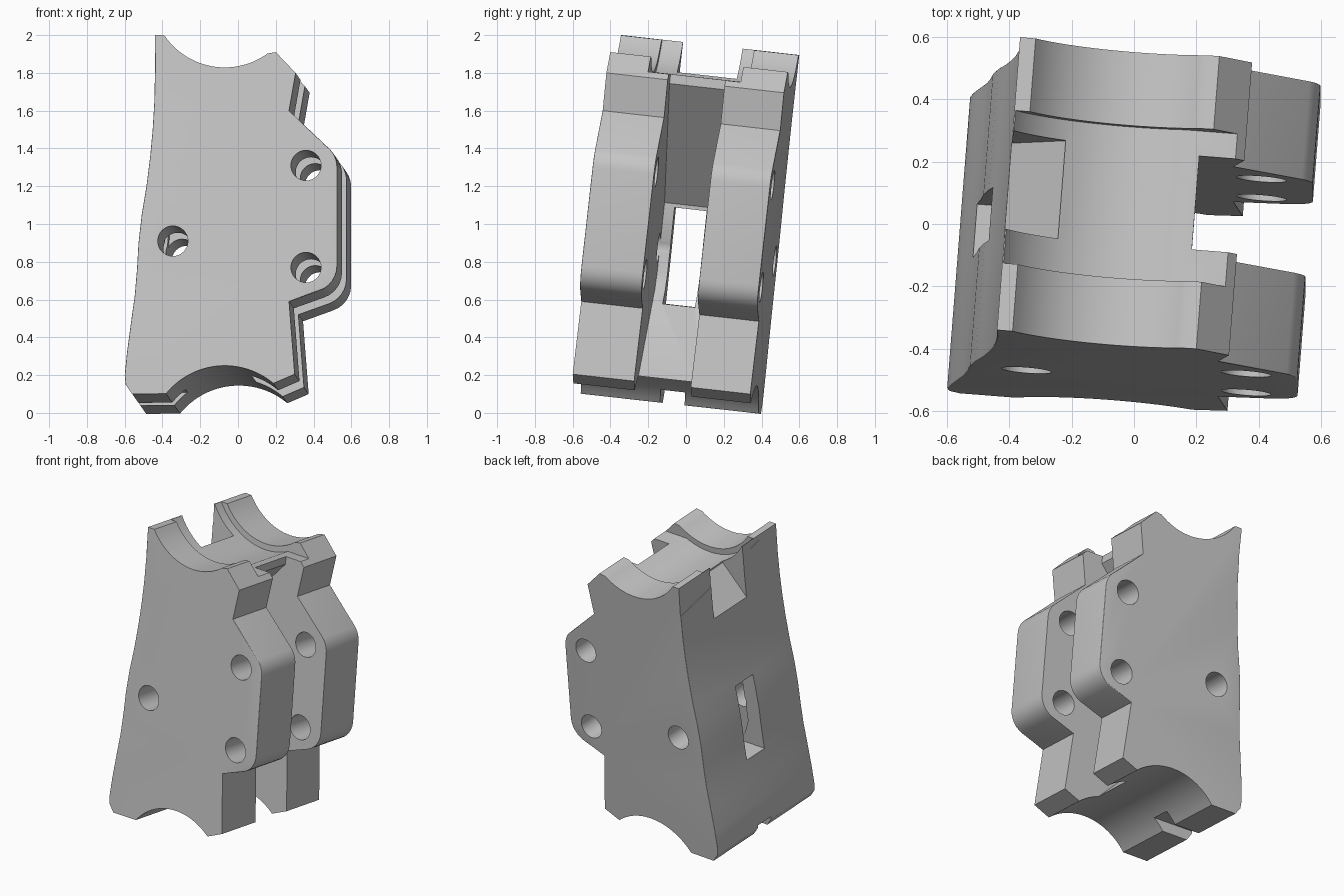
import bpy, bmesh, math
from mathutils import Matrix

cube = bpy.data.objects.get("Cube")
if cube:
    bpy.data.objects.remove(cube)

DEPTH = 0.94
LEAN_X, LEAN_Z = 0.079, 0.112
MID = -0.07                      # x of both saddle axes

grey = bpy.data.materials.new("light_grey")
grey.use_nodes = True
grey.diffuse_color = (0.56, 0.56, 0.56, 1)
grey.node_tree.nodes["Principled BSDF"].inputs["Base Color"].default_value = grey.diffuse_color


def arc(cx, cz, r, a0, a1, n=24):
    """Points on a circle in the x-z plane, angles in degrees."""
    steps = [math.radians(a0 + (a1 - a0) * i / n) for i in range(n + 1)]
    return [(cx + r * math.cos(a), cz + r * math.sin(a)) for a in steps]


def prism(name, points, y0, y1, round_rule=None, radius=0.05):
    """Extrude an x-z profile from y0 to y1, rounding the rim edges chosen by a rule."""
    bm = bmesh.new()
    face = bm.faces.new([bm.verts.new((x, y0, z)) for x, z in points])
    grown = bmesh.ops.extrude_face_region(bm, geom=[face])["geom"]
    for v in grown:
        if isinstance(v, bmesh.types.BMVert):
            v.co.y = y1
    bmesh.ops.recalc_face_normals(bm, faces=bm.faces)
    if round_rule:
        rim = [e for e in bm.edges
               if abs(e.verts[0].co.y - e.verts[1].co.y) < 1e-5
               and all(round_rule(v.co.x, v.co.z) for v in e.verts)]
        bmesh.ops.bevel(bm, geom=rim, offset=radius, segments=5, profile=0.5,
                        affect='EDGES', clamp_overlap=True)
    mesh = bpy.data.meshes.new(name)
    bm.to_mesh(mesh)
    bm.free()
    obj = bpy.data.objects.new(name, mesh)
    bpy.context.collection.objects.link(obj)
    return obj


def box(name, x0, x1, y0, y1, z0, z1):
    return prism(name, [(x0, z0), (x1, z0), (x1, z1), (x0, z1)], y0, y1)


# Outline: wavy left edge, lower saddle, leg, clamp flange, horns, upper saddle
left_edge = [(-0.44, 2.0), (-0.44, 1.8), (-0.443, 1.65), (-0.452, 1.5), (-0.465, 1.36),
             (-0.485, 1.2), (-0.51, 1.05), (-0.527, 0.9), (-0.535, 0.76), (-0.547, 0.62),
             (-0.568, 0.47), (-0.588, 0.32), (-0.6, 0.2), (-0.595, 0.15), (-0.56, 0.1)]
lower_saddle = arc(MID, -0.15, 0.4, 141, 50)
flange = [(0.3, 0.205), (0.27, 0.59)] + arc(0.385, 0.78, 0.14, -70, 0, 6) \
    + arc(0.385, 1.3, 0.14, 0, 42, 5) + [(0.27, 1.6)]
horn = [(0.305, 1.8), (0.2, 1.91)]
upper_saddle = arc(MID, 2.215, 0.386, -50, -146)


def rounded(x, z):
    on_flange = x > 0.26 and 0.58 < z < 1.61
    on_left = x < -0.43 and 0.12 < z < 1.85
    return on_flange or on_left


body = prism("clamp_bracket",
             left_edge + lower_saddle + flange + horn + upper_saddle[1:],
             0, DEPTH, rounded, 0.055)

# Cutters
cutters = [
    # channel between the flanges, narrowing to a pocket
    prism("channel_cutter",
          [(0.16, 2.2), (0.16, 1.78), (-0.4, 1.15), (-0.43, 0.78), (-0.4, 0.69),
           (0.08, 0.2), (0.08, -0.2), (0.9, -0.2), (0.9, 2.2)], 0.325, 0.625),
    # shallow groove around the upper saddle
    prism("saddle_groove_cutter", arc(MID, 2.215, 0.425, 0, 360, 64)[:-1], 0.215, 0.705),
    box("horn_gap_cutter", 0.1, 0.9, 0.215, 0.705, 1.83, 2.4),
    # sloping notch in the top of the left wall
    prism("left_notch_cutter", [(-0.27, 2.3), (-0.27, 1.83), (-0.46, 1.62), (-0.7, 1.6),
                                (-0.7, 2.3)], 0.325, 0.64),
    # window through the left wall and slit under it
    box("window_cutter", -0.8, -0.3, 0.38, 0.55, 0.62, 1.13),
    box("slit_cutter", -0.8, -0.27, 0.42, 0.55, -0.2, 0.17),
]
# bolt holes
for i, (x, z) in enumerate([(0.36, 1.31), (0.36, 0.77), (-0.345, 0.91)]):
    cutters.append(prism(f"bolt_hole_cutter_{i + 1}",
                         arc(x, z, 0.08, 0, 360, 32)[:-1], -0.2, 1.2))

for cutter in cutters:
    cutter.hide_render = True
    mod = body.modifiers.new(cutter.name, 'BOOLEAN')
    mod.operation = 'DIFFERENCE'
    mod.solver = 'EXACT'
    mod.object = cutter

# Bake the cuts and remove the cutters
bpy.context.view_layer.update()
baked = bpy.data.meshes.new_from_object(
    body.evaluated_get(bpy.context.evaluated_depsgraph_get()))
body.modifiers.clear()
body.data = baked
for cutter in cutters:
    bpy.data.objects.remove(cutter)

# Lean the bracket slightly backwards and sideways
baked.transform(Matrix(((1, LEAN_X, 0, 0),
                        (-LEAN_X, 1, LEAN_Z, -0.599),
                        (0, -LEAN_Z, 1, 0),
                        (0, 0, 0, 1))))
baked.materials.clear()
baked.materials.append(grey)

bpy.ops.object.select_all(action='DESELECT')
body.select_set(True)
bpy.context.view_layer.objects.active = body
bpy.ops.object.shade_smooth_by_angle(angle=math.radians(28))
